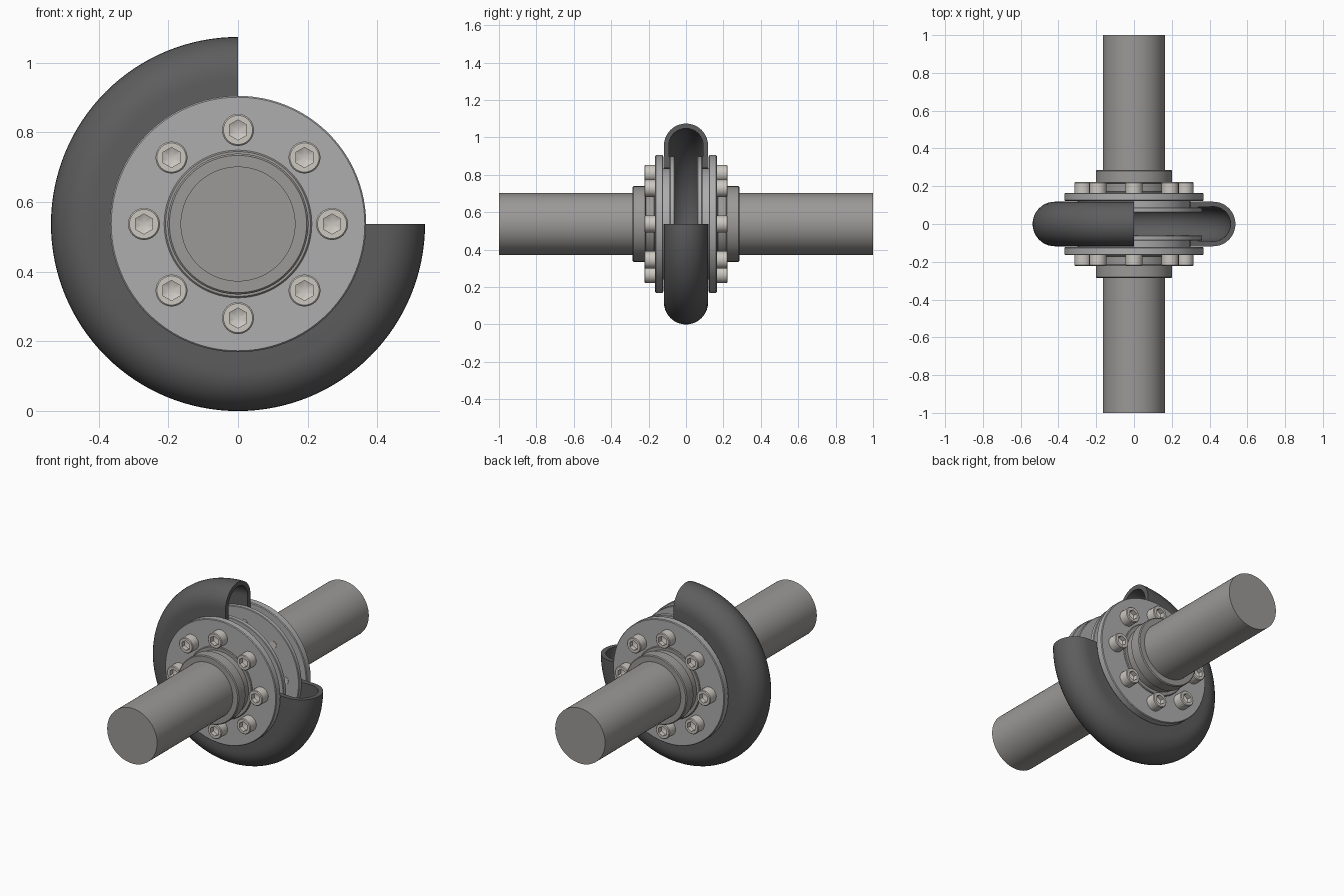
import bpy, bmesh
from math import sin, cos, pi, radians

if "Cube" in bpy.data.objects:
    bpy.data.objects.remove(bpy.data.objects["Cube"])

CZ = 0.537  # height of the shaft axis


def material(name, rgb):
    m = bpy.data.materials.new(name)
    m.diffuse_color = (*rgb, 1)
    m.use_nodes = True
    m.node_tree.nodes["Principled BSDF"].inputs["Base Color"].default_value = m.diffuse_color
    return m


STEEL = material("steel", (0.42, 0.42, 0.42))
SHAFT = material("shaft_steel", (0.33, 0.32, 0.31))
RUBBER = material("rubber", (0.11, 0.11, 0.11))
BOLT = material("bolt_steel", (0.6, 0.57, 0.53))


def hex_radius(apothem, a):
    return apothem / cos((a + pi / 6) % (pi / 3) - pi / 6)


def revolve(name, profile, mat, n=96, start=0, sweep=360, loop=False,
            hex_from=None, side=1, cx=0, cz=CZ):
    """Spin (radius, y) points about the y direction; r = 0 becomes a pole."""
    bm = bmesh.new()
    full = sweep == 360
    angles = [radians(start + sweep * i / n) for i in range(n if full else n + 1)]
    rings = []
    for k, (r, y) in enumerate(profile):
        if r == 0:
            rings.append([bm.verts.new((cx, y * side, cz))] * len(angles))
            continue
        ring = []
        for a in angles:
            rr = hex_radius(r, a) if hex_from is not None and k >= hex_from else r
            ring.append(bm.verts.new((cx + rr * cos(a), y * side, cz + rr * sin(a))))
        rings.append(ring)
    pairs = list(zip(rings, rings[1:])) + ([(rings[-1], rings[0])] if loop else [])
    for p, q in pairs:
        for i in range(n):
            j = (i + 1) % len(angles)
            bm.faces.new(list(dict.fromkeys([p[i], p[j], q[j], q[i]])))
    if not full:
        bm.faces.new([r[0] for r in rings])
        bm.faces.new([r[-1] for r in rings])
    bmesh.ops.recalc_face_normals(bm, faces=bm.faces)
    me = bpy.data.meshes.new(name)
    bm.to_mesh(me)
    bm.free()
    me.materials.append(mat)
    ob = bpy.data.objects.new(name, me)
    bpy.context.collection.objects.link(ob)
    bpy.ops.object.select_all(action='DESELECT')
    ob.select_set(True)
    bpy.context.view_layer.objects.active = ob
    bpy.ops.object.shade_smooth_by_angle(angle=radians(30))
    return ob


# Rubber tyre: U section swept three quarters of the way round
def u_section(half, bead_r, bead_y, steps=20):
    arc = [(0.419 + half * sin(pi * i / steps), half * cos(pi * i / steps))
           for i in range(steps + 1)]
    return [(bead_r, bead_y)] + arc + [(bead_r, -bead_y)]


tyre = u_section(0.118, 0.30, 0.120) + u_section(0.092, 0.30, 0.087)[::-1]
revolve("rubber_tyre", tyre, RUBBER, start=90, sweep=270, loop=True)

for side, tag in ((-1, "front"), (1, "back")):
    # Shaft
    revolve(f"{tag}_shaft", [(0, 0.06), (0.165, 0.06), (0.165, 1), (0, 1)],
            SHAFT, side=side)
    # Outer flange disc with chamfered rim
    revolve(f"{tag}_flange", [(0.212, 0.122), (0.364, 0.122), (0.368, 0.126),
                              (0.368, 0.161), (0.364, 0.165), (0.212, 0.165)],
            STEEL, side=side, loop=True)
    # Hub with a neck and end collar
    revolve(f"{tag}_hub", [(0.165, 0.06), (0.212, 0.06), (0.212, 0.168), (0.208, 0.172),
                           (0.190, 0.172), (0.190, 0.215), (0.202, 0.219), (0.202, 0.280),
                           (0.197, 0.285), (0.165, 0.285)],
            SHAFT, side=side, loop=True)
    # Inner clamp ring and the spacer between it and the flange
    revolve(f"{tag}_clamp_ring", [(0.212, 0.06), (0.358, 0.06), (0.361, 0.063),
                                  (0.361, 0.084), (0.358, 0.087), (0.212, 0.087)],
            STEEL, side=side, loop=True)
    revolve(f"{tag}_spacer", [(0.212, 0.087), (0.298, 0.087), (0.298, 0.122), (0.212, 0.122)],
            STEEL, side=side, loop=True)
    # Socket head bolts with a conical socket floor
    for i in range(8):
        a = i * pi / 4
        revolve(f"{tag}_bolt_{i + 1}",
                [(0, 0.058), (0.022, 0.058), (0.022, 0.165), (0.046, 0.165),
                 (0.046, 0.218), (0.042, 0.222), (0.025, 0.222), (0.025, 0.195), (0, 0.183)],
                BOLT, n=24, hex_from=6, side=side,
                cx=0.27 * cos(a), cz=CZ + 0.27 * sin(a))
